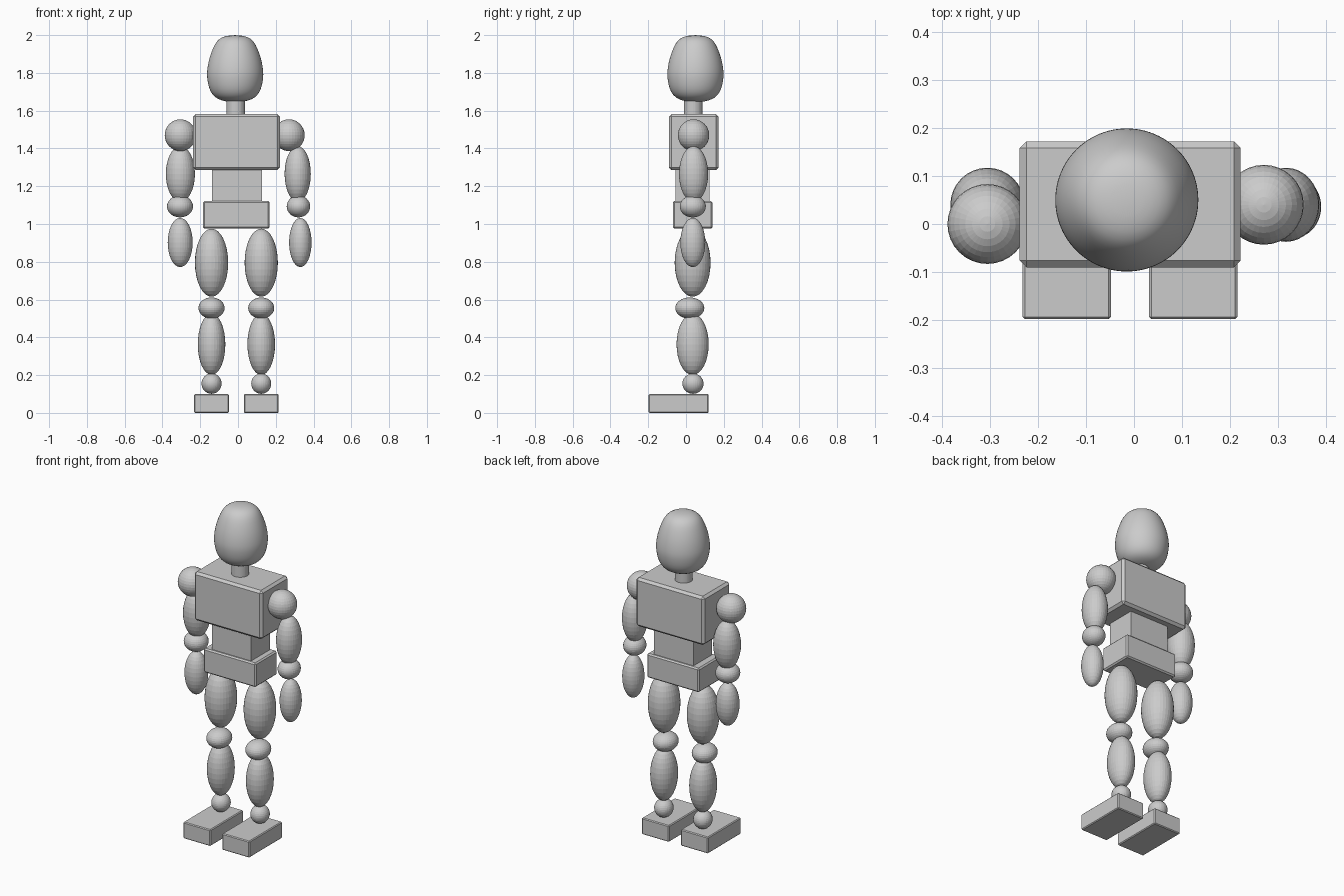
import bpy, bmesh
from math import cos, sin, pi
from mathutils import Matrix, Vector

if "Cube" in bpy.data.objects:
    bpy.data.objects.remove(bpy.data.objects["Cube"])

# One plain grey for the whole figure
GREY = (0.6, 0.6, 0.6, 1)
mat = bpy.data.materials.new("plain_grey")
mat.use_nodes = True
mat.diffuse_color = GREY
mat.node_tree.nodes["Principled BSDF"].inputs["Base Color"].default_value = GREY


def finish(bm, name, smooth=False):
    bmesh.ops.recalc_face_normals(bm, faces=bm.faces[:])
    for f in bm.faces:
        f.smooth = smooth
    me = bpy.data.meshes.new(name)
    bm.to_mesh(me)
    bm.free()
    me.materials.append(mat)
    ob = bpy.data.objects.new(name, me)
    bpy.context.scene.collection.objects.link(ob)
    return ob


def box(name, lo, hi, bevel=0.0):
    lo, hi = Vector(lo), Vector(hi)
    bm = bmesh.new()
    bmesh.ops.create_cube(bm, size=1, matrix=Matrix.LocRotScale((lo + hi) / 2, None, hi - lo))
    if bevel:
        bmesh.ops.bevel(bm, geom=bm.edges[:], offset=bevel, segments=1, affect='EDGES')
    finish(bm, name)


def ball(name, centre, radii):
    bm = bmesh.new()
    bmesh.ops.create_uvsphere(bm, u_segments=32, v_segments=16, radius=1,
                              matrix=Matrix.LocRotScale(Vector(centre), None, Vector(radii)))
    finish(bm, name)


# Head: smooth turned profile (radius, height)
profile = [(0, 2.0), (.05, 1.996), (.085, 1.982), (.108, 1.953), (.127, 1.908),
           (.142, 1.86), (.15, 1.805), (.149, 1.775), (.143, 1.735), (.13, 1.697),
           (.105, 1.668), (.07, 1.653), (.03, 1.646), (0, 1.645)]
bm = bmesh.new()
verts = [bm.verts.new((-.015 + r, .05, z)) for r, z in profile]
edges = [bm.edges.new(pair) for pair in zip(verts, verts[1:])]
bmesh.ops.spin(bm, geom=verts + edges, cent=(-.015, .05, 0), axis=(0, 0, 1),
               angle=2 * pi, steps=48)
bmesh.ops.remove_doubles(bm, verts=bm.verts[:], dist=.0005)
head = finish(bm, "head", smooth=True)
head.modifiers.new("rounding", 'SUBSURF').levels = 1
head.modifiers["rounding"].render_levels = 1

# Neck
bm = bmesh.new()
bmesh.ops.create_cone(bm, cap_ends=True, segments=32, radius1=.049, radius2=.049,
                      depth=.14, matrix=Matrix.Translation((-.012, .038, 1.62)))
finish(bm, "neck")

# Body blocks
box("chest", (-.238, -.09, 1.285), (.222, .172, 1.582), .014)
box("waist", (-.138, -.055, 1.10), (.127, .125, 1.30))
box("pelvis", (-.185, -.07, .975), (.167, .14, 1.122), .008)

# Arms: x, y of the shoulder, x of the lower parts, width factor
arms = {"right": (-.305, 0, (-.305, -.307, -.306), 1.0),
        "left": (.27, .04, (.316, .32, .33), .9)}
for side, (sx, sy, xs, w) in arms.items():
    ball(side + "_shoulder", (sx, sy, 1.47), (.083, .083, .084))
    ball(side + "_upper_arm", (xs[0], .04, 1.265), (.077 * w, .077, .147))
    ball(side + "_elbow", (xs[1], .036, 1.093), (.069 * w, .069, .058))
    ball(side + "_forearm", (xs[2], .036, .902), (.066 * w, .066, .13))

# Legs
for side, x in (("right", -.14), ("left", .123)):
    ball(side + "_thigh", (x, .035, .795), (.088, .095, .18))
    ball(side + "_knee", (x, .02, .555), (.069, .077, .056))
    ball(side + "_shin", (x, .035, .363), (.073, .085, .162))
    ball(side + "_ankle", (x, .037, .155), (.053, .056, .054))
    box(side + "_foot", (x - .092, -.198, 0), (x + .092, .12, .1), .005)
